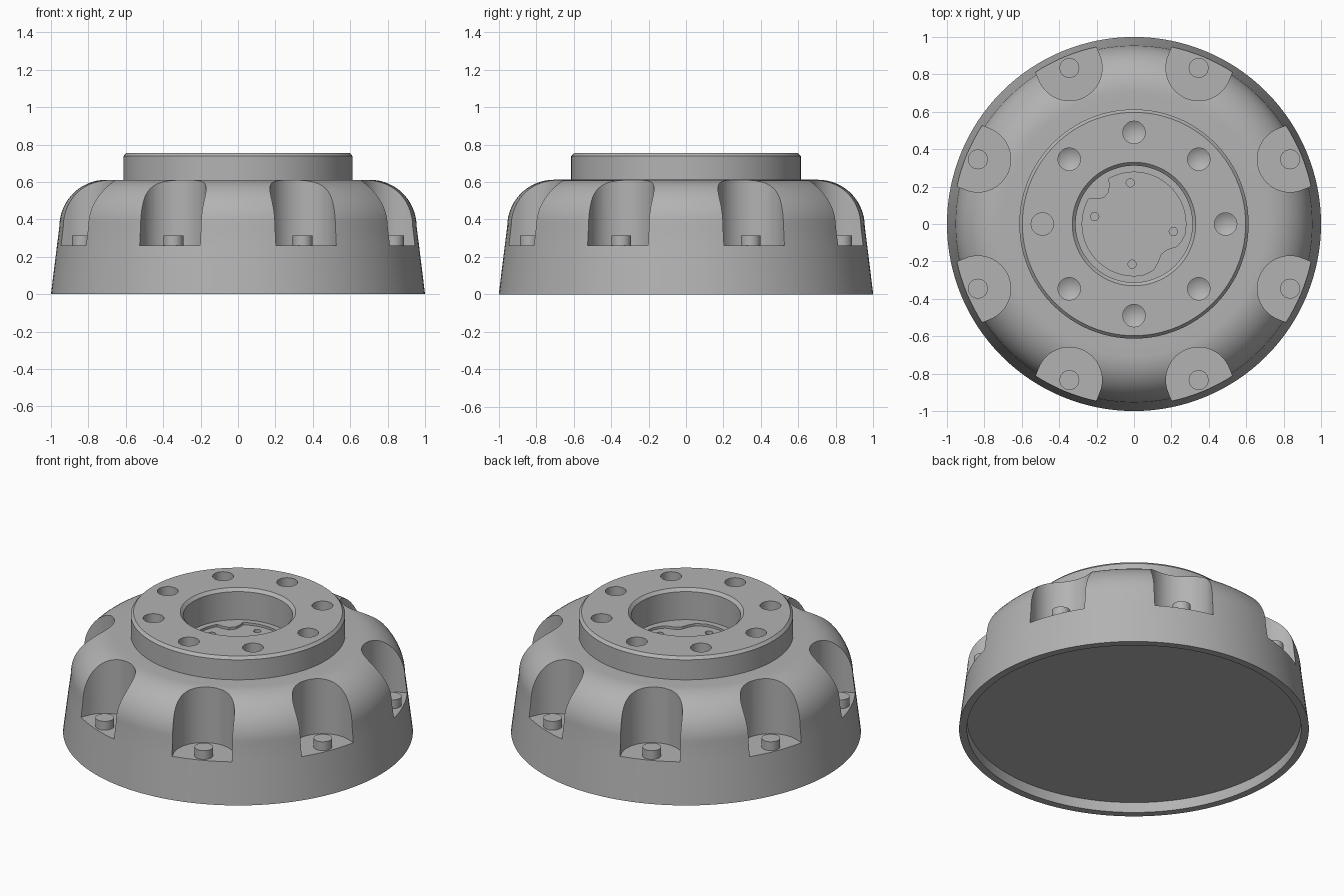
import bpy, bmesh, math
from mathutils import Matrix, Vector

if "Cube" in bpy.data.objects:
    bpy.data.objects.remove(bpy.data.objects["Cube"])

grey = bpy.data.materials.new("grey_metal")
grey.diffuse_color = (0.45, 0.45, 0.45, 1)
grey.use_nodes = True
grey.node_tree.nodes["Principled BSDF"].inputs["Base Color"].default_value = grey.diffuse_color


def finish(name, bm):
    bmesh.ops.remove_doubles(bm, verts=bm.verts, dist=1e-5)
    bmesh.ops.recalc_face_normals(bm, faces=bm.faces)
    me = bpy.data.meshes.new(name)
    bm.to_mesh(me)
    bm.free()
    me.materials.append(grey)
    ob = bpy.data.objects.new(name, me)
    bpy.context.collection.objects.link(ob)
    return ob


def add_lathe(bm, profile, segments, centre=(0, 0, 0), closed=False):
    """Revolve (radius, height) points about a vertical axis."""
    vs = [bm.verts.new((r, 0, z)) for r, z in profile]
    pairs = list(zip(vs, vs[1:])) + ([(vs[-1], vs[0])] if closed else [])
    es = [bm.edges.new(p) for p in pairs]
    start = set(bm.verts) - set(vs)
    bmesh.ops.spin(bm, geom=vs + es, cent=(0, 0, 0), axis=(0, 0, 1),
                   angle=2 * math.pi, steps=segments, use_duplicate=False)
    new = [v for v in bm.verts if v not in start]
    bmesh.ops.translate(bm, verts=new, vec=centre)


def add_prism(bm, outline, z0, z1, angle=0):
    turn = Matrix.Rotation(angle, 3, 'Z')
    low = [bm.verts.new(turn @ Vector((x, y, z0))) for x, y in outline]
    high = [bm.verts.new(turn @ Vector((x, y, z1))) for x, y in outline]
    bm.faces.new(low[::-1])
    bm.faces.new(high)
    n = len(low)
    for i in range(n):
        j = (i + 1) % n
        bm.faces.new((low[i], low[j], high[j], high[i]))


def activate(ob):
    bpy.ops.object.select_all(action='DESELECT')
    ob.select_set(True)
    bpy.context.view_layer.objects.active = ob


def carve(ob, cutter):
    mod = ob.modifiers.new("carve", 'BOOLEAN')
    mod.operation, mod.solver, mod.object = 'DIFFERENCE', 'EXACT', cutter
    activate(ob)
    bpy.ops.object.modifier_apply(modifier=mod.name)
    bpy.data.objects.remove(cutter)


def smooth(ob):
    activate(ob)
    bpy.ops.object.shade_smooth_by_angle(angle=math.radians(25))


def polar(r, a):
    return r * math.cos(a), r * math.sin(a)


# Domed body with recessed underside, raised hub and stepped central bore
shoulder = [(0.705 + 0.25 * math.cos(math.radians(a)), 0.362 + 0.25 * math.sin(math.radians(a)))
            for a in range(0, 91, 6)]
profile = [(0, 0.065), (0.955, 0.065), (0.955, 0), (1, 0), (0.968, 0.26)] + shoulder + [
    (0.613, 0.612), (0.613, 0.738), (0.597, 0.755), (0.33, 0.755), (0.312, 0.737),
    (0.312, 0.56), (0.277, 0.56), (0.277, 0.545), (0, 0.545)]
bm = bmesh.new()
add_lathe(bm, profile, 128)
body = finish("hub_body", bm)

# Eight U-shaped pockets around the shoulder
bm = bmesh.new()
u_shape = [(0.903 + 0.175 * math.cos(math.radians(a)), 0.175 * math.sin(math.radians(a)))
           for a in range(90, 271, 6)] + [(1.2, -0.175), (1.2, 0.175)]
angles = [math.radians(22.5 + 45 * k) for k in range(8)]
for a in angles:
    add_prism(bm, u_shape, 0.26, 0.9, a)
carve(body, finish("pocket_cutter", bm))

# Eight bolt holes with conical ends, one of them flat
bm = bmesh.new()
for k in range(8):
    tip = 0.62 if k == 4 else 0.585
    add_lathe(bm, [(0, 0.9), (0.06, 0.9), (0.06, 0.62), (0, tip)], 32,
              (*polar(0.49, k * math.pi / 4), 0))
# Four pin holes in the bore floor
for x, y in ((-0.02, 0.22), (-0.21, 0.04), (0.21, -0.04), (-0.01, -0.215)):
    add_lathe(bm, [(0, 0.7), (0.022, 0.7), (0.022, 0.51), (0, 0.51)], 20, (x, y, 0))
carve(body, finish("hole_cutter", bm))
smooth(body)

# Locating pin in each pocket
bm = bmesh.new()
for a in angles:
    add_lathe(bm, [(0, 0.25), (0.053, 0.25), (0.053, 0.315), (0, 0.315)], 32, (*polar(0.903, a), 0))
smooth(finish("pocket_pins", bm))

# Two raised lobes on the bore floor
bm = bmesh.new()
upper = [polar(0.279, math.radians(a)) for a in range(119, 152, 4)]
upper += [(-0.2, 0.133), (-0.16, 0.14), (-0.135, 0.17), (-0.13, 0.21)]
lower = [polar(0.279, math.radians(a)) for a in range(-82, -9, 6)]
lower += [(0.255, -0.09), (0.23, -0.12), (0.18, -0.135), (0.145, -0.16),
          (0.13, -0.2), (0.105, -0.245), (0.07, -0.263)]
for outline in (upper, lower):
    add_prism(bm, outline, 0.54, 0.56)
finish("bore_floor_lobes", bm)
